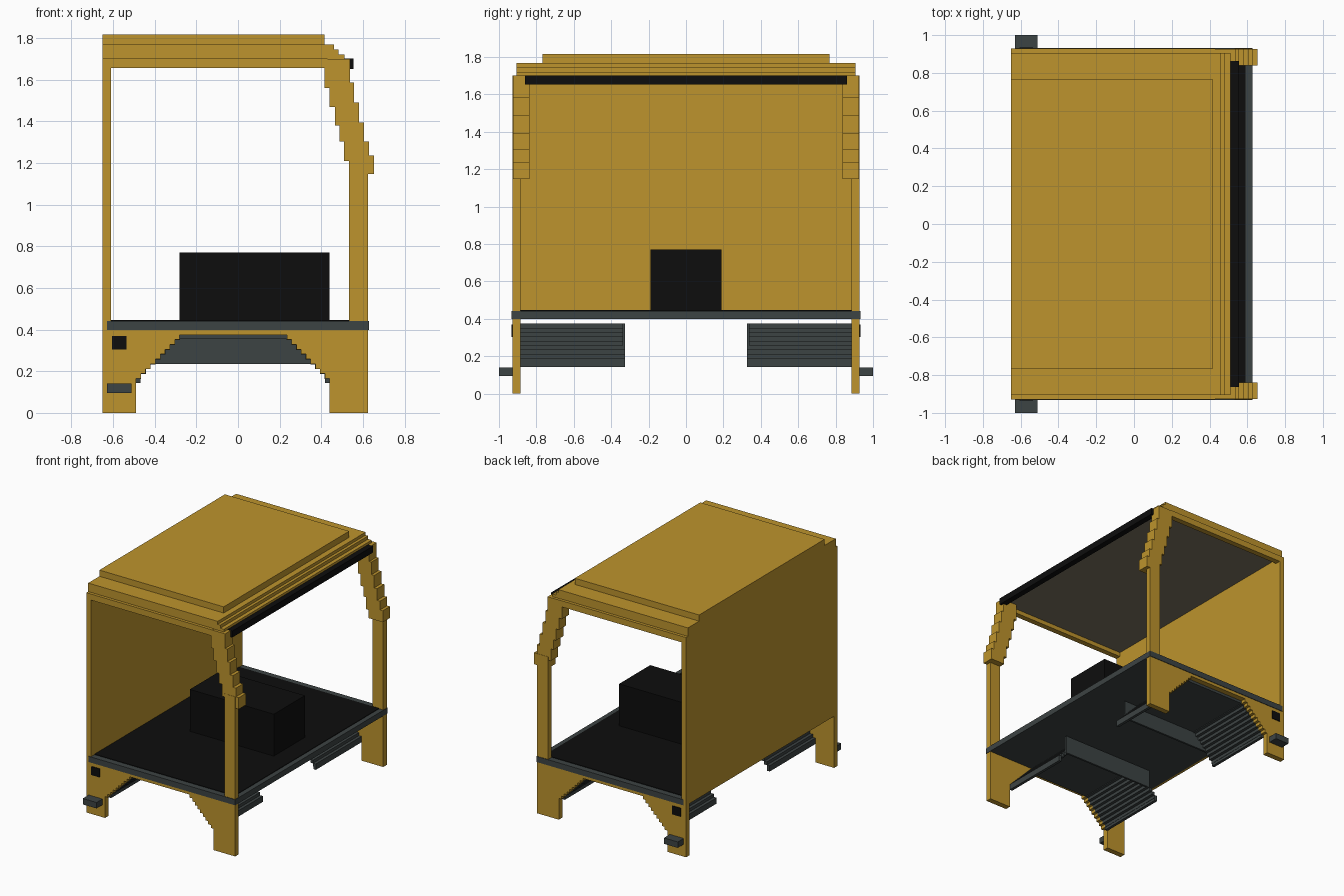
import bpy, bmesh

if "Cube" in bpy.data.objects:
    bpy.data.objects.remove(bpy.data.objects["Cube"])


def mat(name, rgb):
    m = bpy.data.materials.new(name)
    m.diffuse_color = (*rgb, 1)
    m.use_nodes = True
    m.node_tree.nodes["Principled BSDF"].inputs["Base Color"].default_value = m.diffuse_color
    return m


YELLOW = mat("yellow paint", (0.51, 0.295, 0.026))
GREY = mat("dark grey", (0.046, 0.056, 0.056))
BLACK = mat("black", (0.004, 0.004, 0.004))
TAUPE = mat("taupe lining", (0.2, 0.175, 0.12))


def finish(name, bm, material):
    bmesh.ops.recalc_face_normals(bm, faces=bm.faces)
    me = bpy.data.meshes.new(name)
    bm.to_mesh(me)
    bm.free()
    me.materials.append(material)
    ob = bpy.data.objects.new(name, me)
    bpy.context.collection.objects.link(ob)
    return ob


def boxes(name, material, specs, mirror=False):
    """Each spec is x0, x1, y0, y1, z0, z1; mirror repeats it across y."""
    bm = bmesh.new()
    for x0, x1, y0, y1, z0, z1 in specs:
        for s in ((1, -1) if mirror else (1,)):
            vs = bmesh.ops.create_cube(bm, size=1)["verts"]
            for v in vs:
                v.co.x = x1 if v.co.x > 0 else x0
                v.co.y = s * (y1 if v.co.y > 0 else y0)
                v.co.z = z1 if v.co.z > 0 else z0
    return finish(name, bm, material)


def side_plates(name, material, profile, y0, y1):
    """Extrude an x-z profile from y0 to y1 on both sides."""
    bm = bmesh.new()
    for s in (1, -1):
        f = bm.faces.new([bm.verts.new((x, s * y0, z)) for x, z in profile])
        r = bmesh.ops.extrude_face_region(bm, geom=[f])
        for v in r["geom"]:
            if isinstance(v, bmesh.types.BMVert):
                v.co.y = s * y1
    return finish(name, bm, material)


# Stepped wheel arch: steps rise from both legs to a flat top
N = 9
Z = [0.165 + (0.375 - 0.165) * i / N for i in range(N + 1)]
XL = [-0.49 + 0.21 * i / N for i in range(N + 1)]
XR = [0.44 - 0.205 * i / N for i in range(N + 1)]
left, right = [(XL[0], 0)], [(XR[0], 0)]
for i in range(N):
    left += [(XL[i], Z[i]), (XL[i + 1], Z[i])]
    right += [(XR[i], Z[i]), (XR[i + 1], Z[i])]
left.append((XL[N], Z[N]))
right.append((XR[N], Z[N]))
skirt = [(-0.65, 0)] + left + right[::-1] + [(0.625, 0), (0.625, 0.42), (-0.65, 0.42)]
side_plates("side_skirts", YELLOW, skirt, 0.885, 0.928)

# Wheel wells: stepped sheets with an inner wall
F0, F1 = 0.325, 0.885
well = [(XL[N], XR[N], F0, F1, 0.355, 0.375),
        (-0.42, 0.37, F0, F0 + 0.015, 0.235, 0.375),
        (-0.49, -0.468, F0, F1, 0.143, 0.168),
        (0.418, 0.44, F0, F1, 0.143, 0.168)]
for i in range(N):
    well.append((XL[i], XL[i + 1] + 0.001, F0, F1, Z[i] - 0.002, Z[i + 1]))
    well.append((XR[i + 1] - 0.001, XR[i], F0, F1, Z[i] - 0.002, Z[i + 1]))
boxes("wheel_wells", GREY, well, mirror=True)

# Floor, mat and engine cover
boxes("floor", GREY, [(-0.63, 0.628, -0.932, 0.932, 0.398, 0.442)])
boxes("floor_mat", BLACK, [(-0.612, 0.59, -0.885, 0.885, 0.44, 0.446)])
boxes("engine_cover", BLACK, [(-0.28, 0.44, -0.19, 0.19, 0.442, 0.77)])

# Back wall and straight pillars
boxes("back_wall", YELLOW, [(-0.65, -0.61, -0.928, 0.928, 0.4, 1.7)])
boxes("front_pillars", YELLOW, [(0.532, 0.625, 0.885, 0.928, 0.43, 1.236)], mirror=True)

# Stepped, leaning upper pillars
steps = [(0.415, 0.538, 1.56, 1.7), (0.44, 0.557, 1.47, 1.587),
         (0.465, 0.58, 1.38, 1.49), (0.487, 0.605, 1.303, 1.394),
         (0.51, 0.63, 1.21, 1.304), (0.533, 0.654, 1.147, 1.236)]
boxes("upper_pillars", YELLOW,
      [(a, b, 0.838, 0.926, c, d) for a, b, c, d in steps], mirror=True)

# Roof layers and side rails
boxes("roof_rails", YELLOW, [(-0.65, 0.43, 0.885, 0.928, 1.655, 1.702)], mirror=True)
boxes("roof", YELLOW, [(-0.65, 0.415, -0.768, 0.768, 1.765, 1.816),
                       (-0.65, 0.46, -0.905, 0.905, 1.7, 1.768),
                       (0.44, 0.482, -0.905, 0.905, 1.7, 1.745),
                       (0.44, 0.512, -0.905, 0.905, 1.69, 1.72)])
boxes("ceiling_lining", TAUPE, [(-0.61, 0.51, -0.885, 0.885, 1.688, 1.701)])
boxes("sun_visor", BLACK, [(0.51, 0.555, -0.862, 0.862, 1.652, 1.702)])

# Rear corner details
boxes("side_lamps", BLACK, [(-0.605, -0.535, 0.92, 0.934, 0.304, 0.37)], mirror=True)
boxes("side_steps", GREY, [(-0.63, -0.512, 0.92, 1.0, 0.095, 0.141)], mirror=True)
